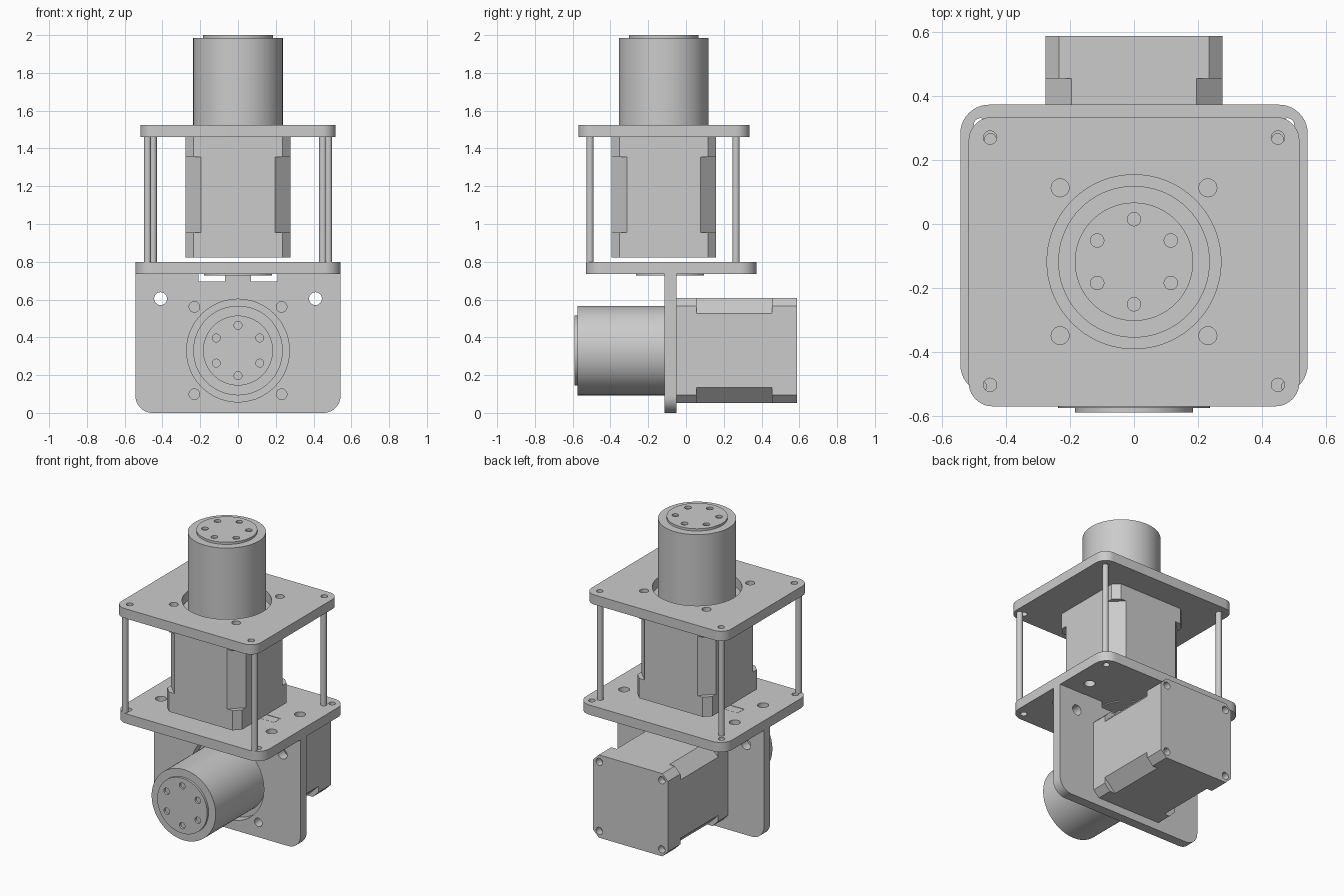
import bpy, bmesh, math
from mathutils import Matrix, Vector

if "Cube" in bpy.data.objects:
    bpy.data.objects.remove(bpy.data.objects["Cube"])

grey = bpy.data.materials.new("machined_grey")
grey.use_nodes = True
COLOUR = (0.6, 0.6, 0.6, 1)
grey.diffuse_color = COLOUR
grey.node_tree.nodes["Principled BSDF"].inputs["Base Color"].default_value = COLOUR


def finish(name, bm, cutter=None):
    """Turn a bmesh into an object, cut it, and shade it."""
    def to_object(label, data):
        bmesh.ops.recalc_face_normals(data, faces=data.faces)
        mesh = bpy.data.meshes.new(label)
        data.to_mesh(mesh)
        data.free()
        ob = bpy.data.objects.new(label, mesh)
        bpy.context.collection.objects.link(ob)
        return ob

    ob = to_object(name, bm)
    ob.data.materials.append(grey)
    bpy.ops.object.select_all(action="DESELECT")
    ob.select_set(True)
    bpy.context.view_layer.objects.active = ob
    if cutter:
        tool = to_object(name + "_cutter", cutter)
        tool.hide_render = True
        mod = ob.modifiers.new("holes", "BOOLEAN")
        mod.operation, mod.solver, mod.object = "DIFFERENCE", "EXACT", tool
        bpy.ops.object.modifier_apply(modifier=mod.name)
        bpy.data.objects.remove(tool)
    bpy.ops.object.shade_smooth_by_angle(angle=math.radians(30))
    return ob


def cylinder(bm, x, y, z0, z1, r, sides=32):
    bmesh.ops.create_cone(bm, cap_ends=True, segments=sides, radius1=r, radius2=r,
                          depth=z1 - z0, matrix=Matrix.Translation((x, y, (z0 + z1) / 2)))


def box(bm, x0, x1, y0, y1, z0, z1, turn=0):
    centre = Vector((x0 + x1, y0 + y1, z0 + z1)) / 2
    size = Matrix.Diagonal((x1 - x0, y1 - y0, z1 - z0, 1))
    bmesh.ops.create_cube(bm, size=1, matrix=Matrix.Rotation(turn, 4, "Z")
                          @ Matrix.Translation(centre) @ size)


def slab(half_x, y0, y1, z0, z1, radius, steps=10, round_top=True):
    """Extruded rectangle with rounded corners; steps=1 gives chamfers."""
    bm = bmesh.new()
    ring = []
    for i, (sx, y) in enumerate([(1, y1), (-1, y1), (-1, y0), (1, y0)]):
        if i < 2 and not round_top:
            ring.append(bm.verts.new((sx * half_x, y, z0)))
            continue
        cx, cy = sx * (half_x - radius), y + (-radius if i < 2 else radius)
        for s in range(steps + 1):
            a = math.pi / 2 * (i + s / steps)
            ring.append(bm.verts.new((cx + radius * math.cos(a), cy + radius * math.sin(a), z0)))
    face = bm.faces.new(ring)
    out = bmesh.ops.extrude_face_region(bm, geom=[face])
    bmesh.ops.translate(bm, vec=(0, 0, z1 - z0),
                        verts=[v for v in out["geom"] if isinstance(v, bmesh.types.BMVert)])
    return bm


AXIS_Y = -0.118   # axis of the upright motor
LOW_Z = 0.33      # height of the level motor
SCREW = 0.231     # motor screw offset
SIGNS = (-1, 1)
CORNERS = [(sx, sy) for sx in SIGNS for sy in SIGNS]


def motor(prefix, matrix):
    # Body along -z with chamfered corners, deeper in the middle, screw holes at the back
    cut = bmesh.new()
    for i, (sx, sy) in enumerate(CORNERS):
        box(cut, 0.334, 0.45, -0.2, 0.2, -0.505, -0.105, math.pi / 4 + i * math.pi / 2)
        cylinder(cut, sx * SCREW, sy * SCREW, -0.7, -0.59, 0.024, 20)
    body = finish(prefix + "_motor_body",
                  slab(0.277, -0.277, 0.277, -0.637, 0, 0.042, steps=1), cut)

    # Round gearbox
    bm = bmesh.new()
    cylinder(bm, 0, 0, 0, 0.525, 0.237, 72)
    gearbox = finish(prefix + "_gearbox", bm)

    # Output flange with a ring of six holes
    bm, cut = bmesh.new(), bmesh.new()
    cylinder(bm, 0, 0, 0.525, 0.54, 0.185, 64)
    for i in range(6):
        a = math.radians(30 + 60 * i)
        cylinder(cut, 0.133 * math.cos(a), 0.133 * math.sin(a), 0.5, 0.6, 0.021, 20)
    flange = finish(prefix + "_output_flange", bm, cut)
    for ob in (body, gearbox, flange):
        ob.matrix_world = matrix


def motor_holes(bm, cy, z0, z1):
    """Bore and four screw holes for a motor mount."""
    cylinder(bm, 0, cy, z0, z1, 0.272, 72)
    for sx, sy in CORNERS:
        cylinder(bm, sx * SCREW, cy + sy * SCREW, z0, z1, 0.028, 24)


tip = Matrix.Rotation(math.pi / 2, 4, "X")
motor("upright", Matrix.Translation((0, AXIS_Y, 1.46)))
motor("level", Matrix.Translation((0, -0.05, LOW_Z)) @ tip)

# Top plate
cut = bmesh.new()
motor_holes(cut, AXIS_Y, 1.4, 1.6)
for sx in SIGNS:
    for y in (0.27, -0.503):
        cylinder(cut, sx * 0.45, y, 1.4, 1.6, 0.021, 20)
finish("top_plate", slab(0.517, -0.57, 0.335, 1.46, 1.525, 0.075), cut)

# Middle plate with corner holes, larger holes and slots for the tabs
cut = bmesh.new()
for sx in SIGNS:
    for y in (0.31, -0.47):
        cylinder(cut, sx * 0.48, y, 0.7, 0.9, 0.021, 20)
    for y in (0.07, -0.23):
        cylinder(cut, sx * 0.41, y, 0.7, 0.9, 0.034, 24)
    a, b = sorted((sx * 0.21, sx * 0.35))
    box(cut, a, b, -0.117, -0.048, 0.7, 0.9)
finish("middle_plate", slab(0.543, -0.53, 0.373, 0.735, 0.8, 0.09), cut)

# Upright front plate, drawn flat then tipped up
cut = bmesh.new()
motor_holes(cut, LOW_Z, -0.1, 0.2)
for sx in SIGNS:
    cylinder(cut, sx * 0.41, 0.605, -0.1, 0.2, 0.034, 24)
    a, b = sorted((sx * 0.07, sx * 0.21))
    box(cut, a, b, 0.695, 0.8, -0.1, 0.2)
plate = finish("front_plate", slab(0.543, 0, 0.735, 0, 0.065, 0.09, round_top=False), cut)
plate.matrix_world = Matrix.Translation((0, -0.05, 0)) @ tip

# Tabs of the front plate, flush in the middle plate
for sx, side in zip(SIGNS, ("right", "left")):
    bm = bmesh.new()
    a, b = sorted((sx * 0.213, sx * 0.347))
    box(bm, a, b, -0.114, -0.051, 0.73, 0.799)
    finish(side + "_tab", bm)

# Thin disc under the middle plate
bm = bmesh.new()
cylinder(bm, 0, -0.085, 0.728, 0.736, 0.18, 64)
finish("underside_disc", bm)

# Four spacer rods
for place, x, y in (("front", 0.479, -0.508), ("back", 0.449, 0.265)):
    for sx, side in zip(SIGNS, ("right", "left")):
        bm = bmesh.new()
        cylinder(bm, sx * x, y, 0.798, 1.462, 0.019, 24)
        finish(f"{place}_{side}_rod", bm)
